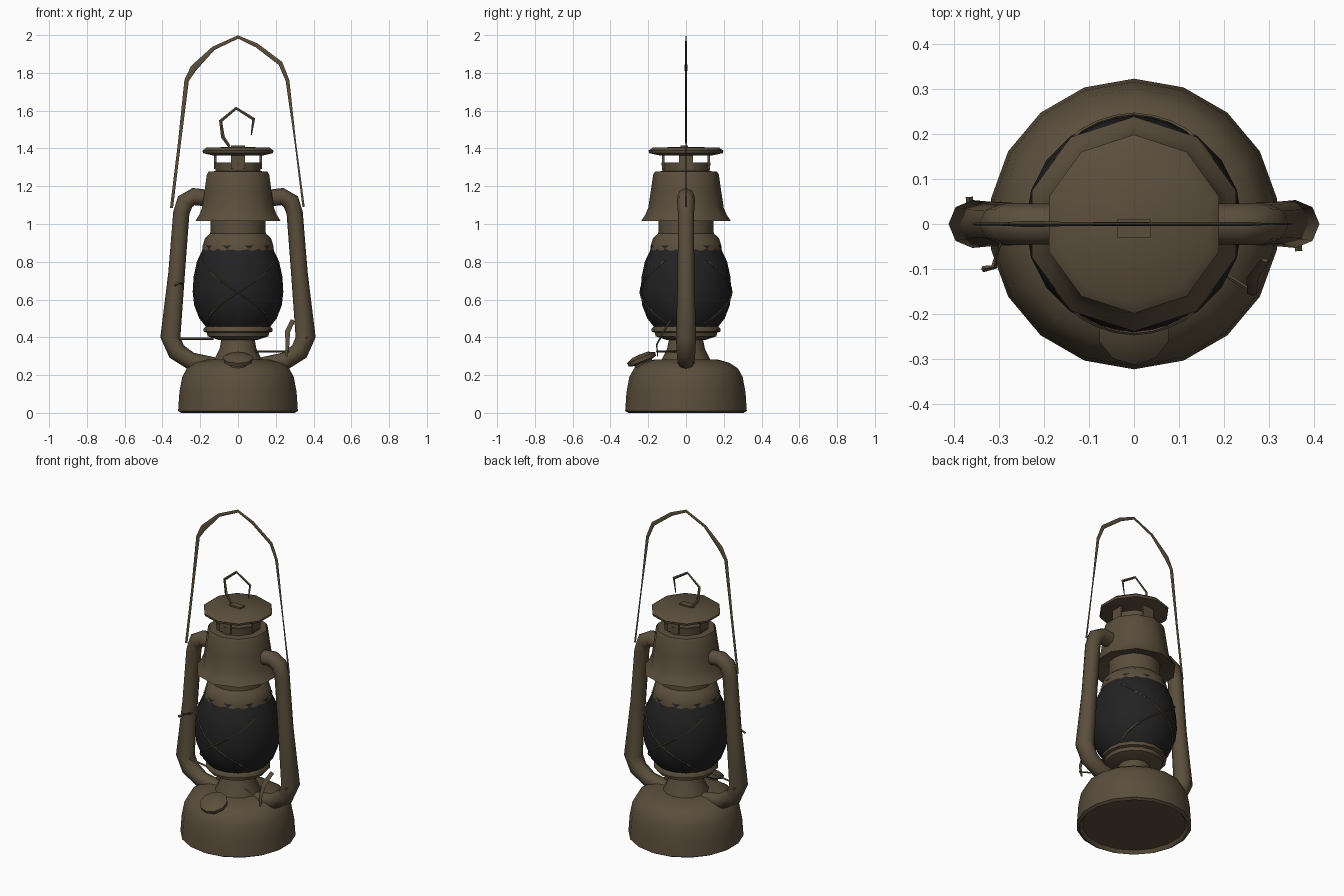
import bpy, bmesh, math
from mathutils import Vector, Matrix

cube = bpy.data.objects.get("Cube")
if cube:
    bpy.data.objects.remove(cube, do_unlink=True)


def material(name, rgb):
    m = bpy.data.materials.new(name)
    m.use_nodes = True
    m.diffuse_color = (*rgb, 1)
    b = m.node_tree.nodes["Principled BSDF"]
    b.inputs["Base Color"].default_value = (*rgb, 1)
    b.inputs["Roughness"].default_value = 0.7
    return m


BROWN = material("aged brown metal", (0.105, 0.077, 0.045))
GLASS = material("smoked glass", (0.016, 0.016, 0.017))


def finish(name, bm, mat, smooth=40):
    me = bpy.data.meshes.new(name)
    bm.to_mesh(me)
    bm.free()
    me.materials.append(mat)
    ob = bpy.data.objects.new(name, me)
    bpy.context.collection.objects.link(ob)
    bpy.ops.object.select_all(action='DESELECT')
    bpy.context.view_layer.objects.active = ob
    ob.select_set(True)
    if smooth:
        bpy.ops.object.shade_smooth_by_angle(angle=math.radians(smooth))
    return ob


def lathe(name, profile, sides, mat=BROWN, matrix=Matrix()):
    """Revolve (radius, z) points about the z axis, with a corner on -y."""
    bm = bmesh.new()
    vs = [bm.verts.new((0, -r, z)) for r, z in profile]
    es = [bm.edges.new(p) for p in zip(vs, vs[1:])]
    bmesh.ops.spin(bm, geom=vs + es, axis=(0, 0, 1), cent=(0, 0, 0),
                   angle=math.tau, steps=sides, use_merge=True)
    bmesh.ops.remove_doubles(bm, verts=bm.verts, dist=1e-4)
    bmesh.ops.recalc_face_normals(bm, faces=bm.faces)
    bm.transform(matrix)
    return finish(name, bm, mat)


def rod(name, points, radii, sides=8, squash=1.0):
    """Sweep a polygon along points; squash flattens it along y."""
    pts = [Vector(p) for p in points]
    if not isinstance(radii, (list, tuple)):
        radii = [radii] * len(pts)
    bm = bmesh.new()
    rings = []
    for i, p in enumerate(pts):
        t = (pts[min(i + 1, len(pts) - 1)] - pts[max(i - 1, 0)]).normalized()
        ref = Vector((0, 1, 0)) if abs(t.y) < 0.9 else Vector((0, 0, 1))
        u = t.cross(ref).normalized()
        v = u.cross(t)
        rings.append([bm.verts.new(p + radii[i] * (
            u * math.cos(math.tau * k / sides) + v * squash * math.sin(math.tau * k / sides)))
            for k in range(sides)])
    for a, b in zip(rings, rings[1:]):
        for k in range(sides):
            j = (k + 1) % sides
            bm.faces.new((a[k], a[j], b[j], b[k]))
    bm.faces.new(rings[0])
    bm.faces.new(rings[-1])
    bmesh.ops.recalc_face_normals(bm, faces=bm.faces)
    return finish(name, bm, BROWN, 50)


def box(name, size, matrix):
    bm = bmesh.new()
    bmesh.ops.create_cube(bm, size=1)
    bm.transform(matrix @ Matrix.Diagonal((*size, 1)))
    return finish(name, bm, BROWN, 0)


# Fuel tank and burner
lathe("fuel_tank", [(0, 0.02), (0.29, 0.02), (0.305, 0), (0.322, 0.01), (0.315, 0.11),
                    (0.3, 0.19), (0.275, 0.235), (0.23, 0.265), (0.17, 0.282), (0, 0.285)], 18)
lathe("burner", [(0, 0.27), (0.13, 0.27), (0.125, 0.29), (0.1, 0.34), (0.088, 0.4), (0, 0.4)], 14)
lathe("globe_gallery", [(0, 0.385), (0.1, 0.385), (0.16, 0.405), (0.165, 0.425),
                        (0.182, 0.43), (0.182, 0.445), (0.165, 0.465), (0, 0.465)], 16)

# Filler neck and cap, tilted toward the front
tilt = Matrix.Translation((0, -0.235, 0.285)) @ Matrix.Rotation(math.radians(22), 4, 'X')
lathe("filler_cap", [(0, -0.08), (0.055, -0.08), (0.05, -0.02), (0.078, -0.012),
                     (0.08, 0.008), (0.045, 0.024), (0, 0.026)], 10, BROWN, tilt)

# Glass globe
GLOBE = [(0.165, 0.45), (0.205, 0.5), (0.232, 0.57), (0.24, 0.64),
         (0.235, 0.72), (0.218, 0.8), (0.185, 0.87)]
lathe("glass_globe", [(0, 0.45)] + GLOBE + [(0, 0.87)], 20, GLASS)


def globe_point(angle, z, gap=0.003):
    for (r0, z0), (r1, z1) in zip(GLOBE, GLOBE[1:]):
        if z <= z1:
            break
    r = r0 + (r1 - r0) * (z - z0) / (z1 - z0) + gap
    return (r * math.sin(angle), -r * math.cos(angle), z)


# Crossed guard wires, front and back
for side, turn in (("front", 0), ("back", math.pi)):
    for tag, s in (("rising", 1), ("falling", -1)):
        path = [globe_point(turn + s * math.radians(-60 + 10 * i), 0.47 + 0.028 * i)
                for i in range(13)]
        rod(f"{side}_{tag}_guard_wire", path, 0.004, 4)

# Upper collar with dark vent notches
lathe("upper_collar", [(0.18, 0.86), (0.19, 0.86), (0.187, 0.885), (0.175, 0.925),
                       (0.147, 0.95), (0.145, 1.06)], 16)
bm = bmesh.new()
for i in range(10):
    spin = Matrix.Rotation(math.radians(18 + 36 * i), 4, 'Z')
    bm.faces.new([bm.verts.new(spin @ Vector(p)) for p in
                  ((-0.026, -0.187, 0.886), (0, -0.193, 0.868), (0.026, -0.187, 0.886))])
finish("collar_vents", bm, GLASS, 0)

# Flared hood and chimney neck
lathe("chimney_hood", [(0.14, 1.04), (0.215, 1.02), (0.238, 1.015), (0.215, 1.05), (0.2, 1.085),
                       (0.187, 1.17), (0.174, 1.26), (0.165, 1.277), (0.125, 1.28),
                       (0.13, 1.325), (0.115, 1.325), (0.11, 1.28), (0, 1.28)], 10)

# Four vent posts and the cap above them
for i, label in enumerate(("front", "left", "back", "right")):
    spin = Matrix.Rotation(i * math.pi / 2, 4, 'Z')
    box(label + "_vent_post", (0.075, 0.012, 0.09), spin @ Matrix.Translation((0, -0.12, 1.335)))
lathe("chimney_cap", [(0, 1.362), (0.135, 1.362), (0.195, 1.375), (0.198, 1.388),
                      (0.175, 1.405), (0, 1.408)], 10)

# Lifting ring on the cap
box("ring_bracket", (0.075, 0.04, 0.012), Matrix.Translation((0, -0.01, 1.41)))
rod("lifting_ring", [(-0.045, 0, 1.41), (-0.08, 0, 1.46), (-0.092, 0, 1.545), (-0.01, 0, 1.613),
                     (0.083, 0, 1.555), (0.07, 0, 1.47)],
    [0.007, 0.01, 0.009, 0.008, 0.009, 0.003], 4, 0.5)

# Side air tubes and their pivots
for label, s in (("left", 1), ("right", -1)):
    path = [(0.14, 1.135), (0.235, 1.145), (0.28, 1.118), (0.3, 1.06), (0.325, 0.74),
            (0.358, 0.4), (0.325, 0.325), (0.25, 0.275), (0.13, 0.25)]
    rod(label + "_air_tube", [(s * x, 0, z) for x, z in path],
        [0.044, 0.046, 0.047, 0.043, 0.044, 0.053, 0.05, 0.046, 0.045])
    rod(label + "_pivot_pin", [(s * 0.36, 0, 0.4), (s * 0.365, -s * 0.06, 0.4)], 0.008, 4)

# Carrying handle, a flattened strap that thins along one leg
rod("carrying_handle",
    [(-0.352, 0, 1.085), (-0.31, 0, 1.43), (-0.272, 0, 1.76), (-0.235, 0, 1.825),
     (-0.13, 0, 1.93), (0, 0, 1.99), (0.1, 0, 1.945), (0.225, 0, 1.85), (0.262, 0, 1.76),
     (0.305, 0, 1.42), (0.347, 0, 1.09)],
    [0.008, 0.008, 0.012, 0.018, 0.01, 0.009, 0.011, 0.012, 0.01, 0.004, 0.006], 4, 0.4)

# Globe lifting lever and loose wire ends
rod("lever_rod", [(0.08, -0.05, 0.325), (0.2, -0.11, 0.325), (0.27, -0.155, 0.325)], 0.005, 4)
rod("lever_handle", [(0.255, -0.15, 0.3), (0.262, -0.155, 0.36), (0.262, -0.12, 0.43),
                     (0.29, -0.08, 0.49)], [0.007, 0.01, 0.014, 0.012], 4, 0.4)
rod("cross_rod", [(-0.32, -0.02, 0.392), (-0.13, -0.06, 0.392)], 0.006, 4)
rod("side_hook", [(-0.295, -0.03, 0.68), (-0.31, -0.095, 0.69), (-0.335, -0.1, 0.675)], 0.007, 4)
